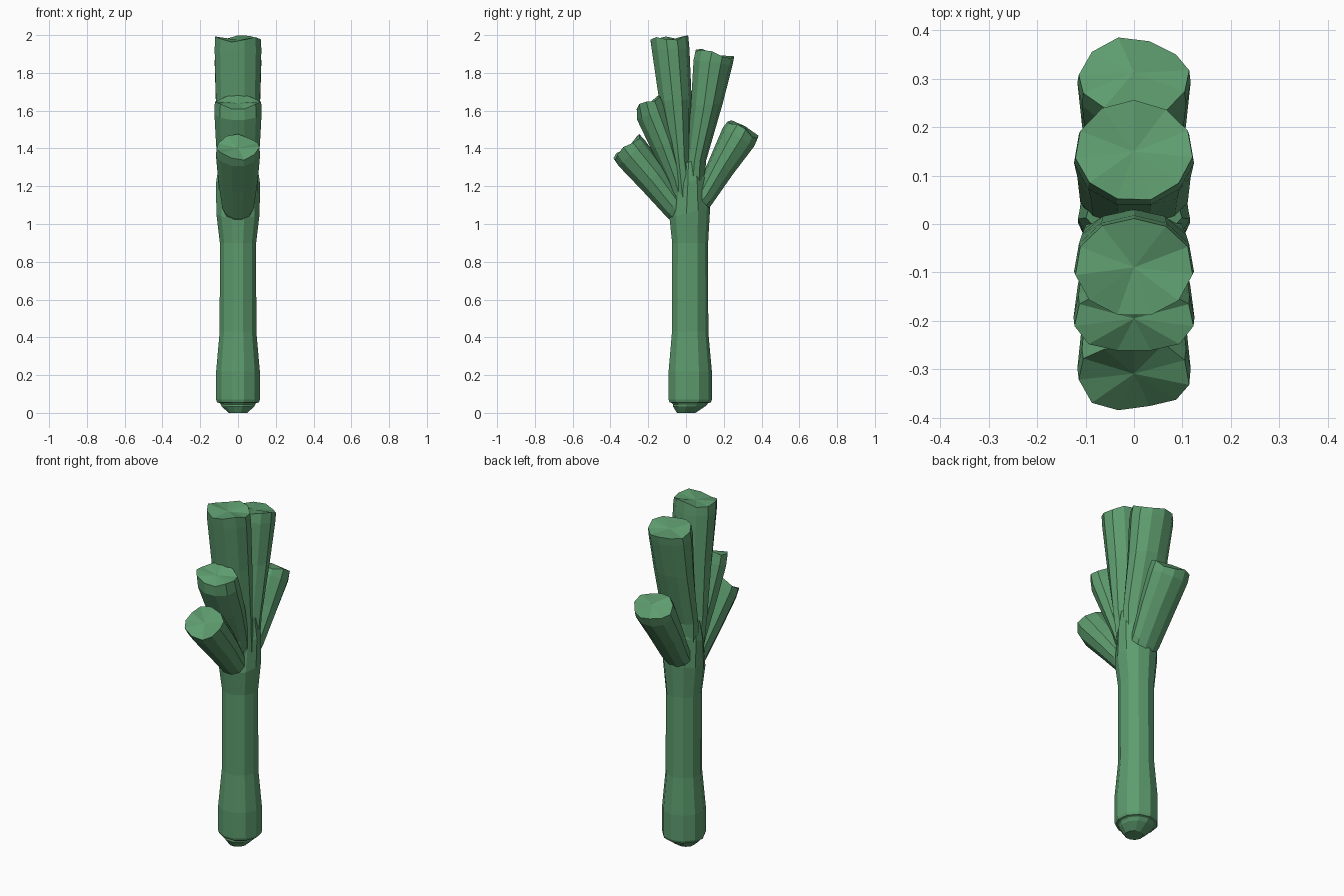
import bpy, bmesh, math
from mathutils import Vector

SIDES = 11

green = bpy.data.materials.new("leek green")
green.diffuse_color = (0.11, 0.33, 0.155, 1)


def loft(name, rings, wave=0.0, phase=0.0, dent=0.0):
    """Tube through rings; each ring = (y, z) of one edge, (y, z) of the other, x radius."""
    bm = bmesh.new()
    loops = []
    for i, (a, b, rx) in enumerate(rings):
        pa, pb = Vector((0, *a)), Vector((0, *b))
        mid, half = (pa + pb) / 2, (pb - pa) / 2
        normal = Vector((1, 0, 0)).cross(half).normalized()
        last = i == len(rings) - 1
        loop = []
        for k in range(SIDES):
            t = 2 * math.pi * k / SIDES
            p = mid + half * math.cos(t) + Vector((rx * math.sin(t), 0, 0))
            if last:  # uneven cut rim
                p += normal * wave * math.sin(3 * t + phase)
            loop.append(bm.verts.new(p))
        loops.append(loop)
    for lo, hi in zip(loops, loops[1:]):
        for k in range(SIDES):
            n = (k + 1) % SIDES
            bm.faces.new((lo[k], lo[n], hi[n], hi[k]))
    bm.faces.new(loops[0])
    # cut end, fanned around a slightly sunken centre
    tip = bm.verts.new(mid - normal * dent)
    for k in range(SIDES):
        bm.faces.new((loops[-1][k], loops[-1][(k + 1) % SIDES], tip))
    bmesh.ops.recalc_face_normals(bm, faces=bm.faces)
    me = bpy.data.meshes.new(name)
    bm.to_mesh(me)
    bm.free()
    me.materials.append(green)
    ob = bpy.data.objects.new(name, me)
    bpy.context.collection.objects.link(ob)
    return ob


def level(y, z, r):
    return ((y - r, z), (y + r, z), r)


# stalk with root button and swollen foot
loft("stalk", [
    level(0.0, 0.0, 0.05), level(0.015, 0.035, 0.088), level(0.02, 0.045, 0.092),
    level(0.02, 0.052, 0.098), level(0.02, 0.056, 0.112), level(0.02, 0.07, 0.117),
    level(0.02, 0.22, 0.117), level(0.02, 0.43, 0.098), level(0.02, 0.9, 0.097),
    ((-0.092, 1.03), (0.128, 1.09), 0.116), ((-0.065, 1.2), (0.11, 1.25), 0.117),
    ((-0.03, 1.32), (0.07, 1.34), 0.10)])

# two tall leaves
loft("tall_front_leaf", [
    ((-0.07, 1.1), (0.06, 1.1), 0.10), ((-0.085, 1.36), (0.022, 1.34), 0.112),
    ((-0.145, 1.65), (0.03, 1.66), 0.118), ((-0.185, 1.92), (0.018, 1.93), 0.125),
    ((-0.192, 1.975), (0.012, 1.99), 0.122)], 0.012, 0.8, 0.008)
loft("tall_back_leaf", [
    ((-0.03, 1.1), (0.10, 1.1), 0.10), ((0.0, 1.34), (0.105, 1.33), 0.112),
    ((0.022, 1.62), (0.195, 1.64), 0.118), ((0.036, 1.87), (0.246, 1.84), 0.125),
    ((0.048, 1.925), (0.254, 1.88), 0.122)], 0.010, 2.2, 0.008)

# three leaning side leaves
loft("back_side_leaf", [
    ((0.10, 1.05), (0.0, 1.15), 0.08), ((0.137, 1.10), (0.07, 1.22), 0.092),
    ((0.25, 1.26), (0.135, 1.37), 0.108), ((0.365, 1.41), (0.195, 1.51), 0.118),
    ((0.382, 1.455), (0.222, 1.547), 0.115)], 0.012, 0.5, 0.02)
loft("middle_front_leaf", [
    ((-0.06, 1.08), (0.03, 1.13), 0.08), ((-0.10, 1.22), (-0.01, 1.28), 0.10),
    ((-0.185, 1.39), (-0.045, 1.45), 0.117), ((-0.262, 1.55), (-0.10, 1.62), 0.126),
    ((-0.267, 1.615), (-0.13, 1.68), 0.124)], 0.012, 1.6, 0.008)
loft("lower_front_leaf", [
    ((-0.06, 1.0), (0.03, 1.10), 0.07), ((-0.10, 1.03), (-0.03, 1.17), 0.085),
    ((-0.23, 1.17), (-0.12, 1.31), 0.106), ((-0.36, 1.305), (-0.215, 1.44), 0.118),
    ((-0.386, 1.345), (-0.242, 1.47), 0.115)], 0.012, 2.4, 0.008)
